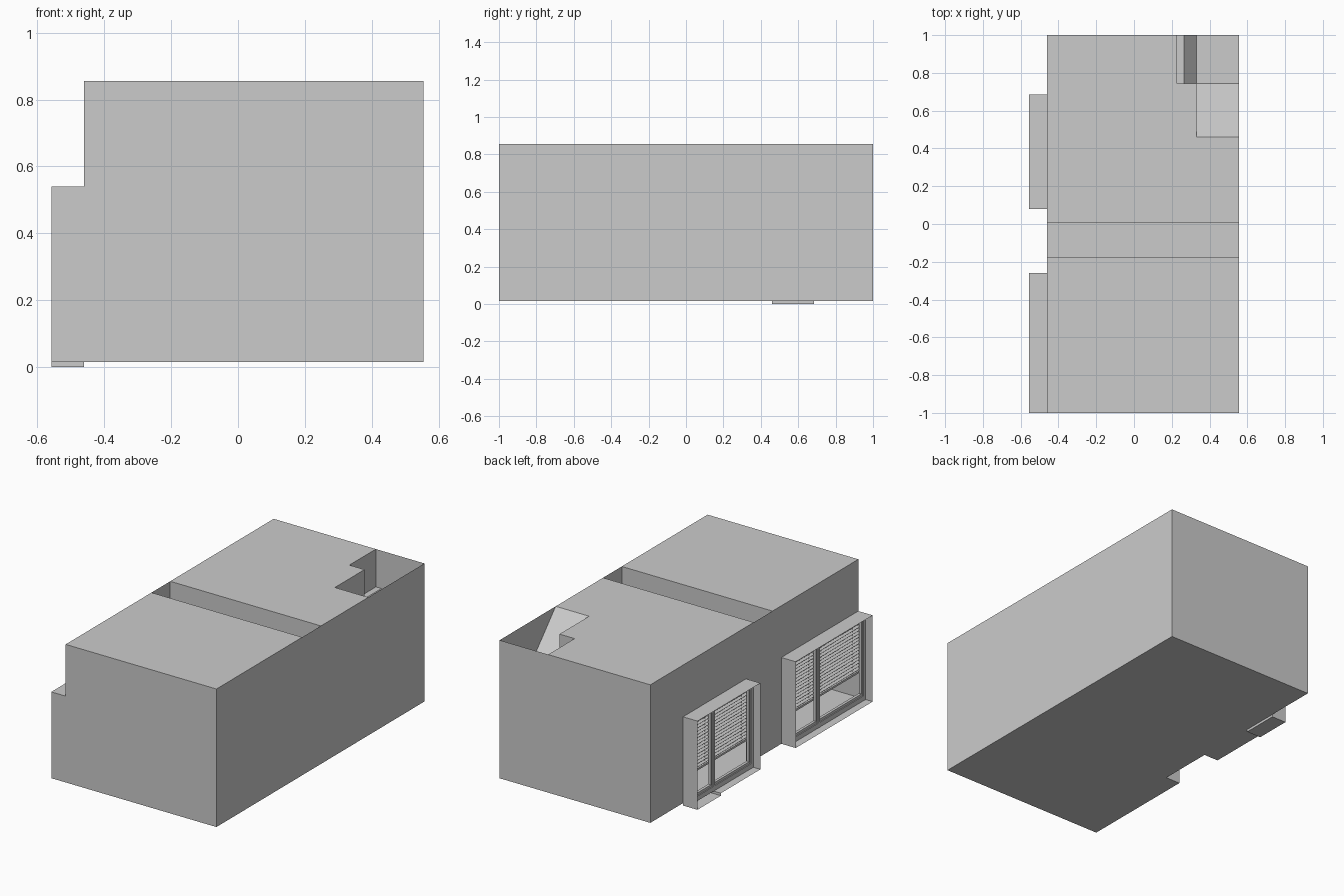
import bpy, bmesh, math
from mathutils import Matrix, Vector

if "Cube" in bpy.data.objects:
    bpy.data.objects.remove(bpy.data.objects["Cube"])

XL, XR, XB = -0.46, 0.555, -0.557      # left wall, right wall, outer face of window bays
Z0, Z1, ZB = 0.015, 0.855, 0.54        # floor, ceiling, bay top


def finish(name, bm):
    mesh = bpy.data.meshes.new(name)
    bm.to_mesh(mesh)
    bm.free()
    ob = bpy.data.objects.new(name, mesh)
    bpy.context.collection.objects.link(ob)
    return ob


def sheets(name, polys):
    """Thin single-surface panels, one per list of corner points."""
    bm = bmesh.new()
    for p in polys:
        bm.faces.new([bm.verts.new(v) for v in p])
    bmesh.ops.remove_doubles(bm, verts=bm.verts, dist=1e-5)
    return finish(name, bm)


def px(x, y0, y1, z0, z1):
    return [(x, y0, z0), (x, y1, z0), (x, y1, z1), (x, y0, z1)]


def py(y, x0, x1, z0, z1):
    return [(x0, y, z0), (x1, y, z0), (x1, y, z1), (x0, y, z1)]


def pz(z, x0, x1, y0, y1):
    return [(x0, y0, z), (x1, y0, z), (x1, y1, z), (x0, y1, z)]


def boxes(name, items):
    """items: (x0, x1, y0, y1, z0, z1, tilt about y)"""
    bm = bmesh.new()
    for x0, x1, y0, y1, z0, z1, tilt in items:
        c = Vector(((x0 + x1) / 2, (y0 + y1) / 2, (z0 + z1) / 2))
        m = (Matrix.Translation(c) @ Matrix.Rotation(tilt, 4, 'Y')
             @ Matrix.Diagonal((x1 - x0, y1 - y0, z1 - z0, 1)))
        bmesh.ops.create_cube(bm, size=1, matrix=m)
    return finish(name, bm)


# outer room walls, left wall leaves the two bay openings free
sheets("right_wall", [px(XR, -1, 1, Z0, Z1)])
sheets("back_wall", [py(1, XL, XR, Z0, Z1)])
sheets("front_wall", [py(-1, XL, XR, Z0, Z1), py(-1, XB, XL, Z0, ZB)])
sheets("left_wall", [px(XL, -1, -0.26, ZB, Z1), px(XL, -0.26, 0.08, Z0, Z1),
                     px(XL, 0.08, 0.685, ZB, Z1), px(XL, 0.685, 1, Z0, Z1)])

# floor, with the small door recess in the rear bay
sheets("floor", [pz(Z0, XL, XR, -1, 1), pz(Z0, XB, XL, -1, -0.26),
                 pz(Z0, XB, XL, 0.08, 0.46)])
sheets("door_recess", [pz(0, XB, XL, 0.46, 0.685), px(XL, 0.46, 0.685, 0, Z0),
                       py(0.46, XB, XL, 0, Z0), py(0.685, XB, XL, 0, Z0)])

# ceiling with a dropped beam and an L-shaped gap in the rear corner
BZ = 0.68
sheets("ceiling", [pz(Z1, XL, XR, -1, -0.175), pz(Z1, XL, XR, 0.005, 0.46),
                   pz(Z1, XL, 0.33, 0.46, 0.745), pz(Z1, XL, 0.228, 0.745, 1)])
sheets("ceiling_beam", [py(-0.175, XL, XR, BZ, Z1), py(0.005, XL, XR, BZ, Z1),
                        pz(BZ, XL, XR, -0.175, 0.005)])

# boxed-in corner with sloping soffit
SZ = 0.545
sheets("corner_soffit", [
    [(0.33, 0.46, Z1), (XR, 0.46, Z1), (XR, 0.745, SZ), (0.33, 0.745, SZ)],
    [(0.33, 0.46, Z1), (0.33, 0.745, SZ), (0.33, 0.745, Z1)],
    py(0.745, 0.228, 0.33, SZ, Z1), px(0.228, 0.745, 1, SZ + 0.08, Z1),
    pz(SZ + 0.08, 0.228, 0.265, 0.745, 1),
    [(0.265, 0.745, SZ + 0.08), (0.33, 0.745, SZ), (0.33, 1, SZ), (0.265, 1, SZ + 0.08)],
    pz(SZ, 0.33, XR, 0.745, 1)])


# window bays: reveal, frame with mullion, blinds
def window(name, y0, y1, ym):
    reveal = [pz(ZB, XB, XL, y0, y1), py(y1, XB, XL, Z0, ZB)]
    if y0 > -0.99:
        reveal.append(py(y0, XB, XL, Z0, ZB))
    sheets(name + "_reveal", reveal)

    a, b, t = -0.51, -0.487, 0.022
    e = 0.001
    lo, hi = y0 + e, y1 - e
    bars = [(a, b, lo, hi, Z0 + e, Z0 + 0.03, 0), (a, b, lo, hi, ZB - t, ZB - e, 0),
            (a, b, lo, lo + t, Z0, ZB - e, 0), (a, b, hi - t, hi, Z0, ZB - e, 0),
            (a, b, ym - t / 2, ym + t / 2, Z0, ZB - e, 0)]
    # slimmer sash frame set just behind the main frame
    for s0, s1 in ((lo + t, ym - t / 2), (ym + t / 2, hi - t)):
        bars += [(a + .006, b, s0, s1, Z0 + 0.03, Z0 + 0.045, 0),
                 (a + .006, b, s0, s0 + .01, Z0 + .03, ZB - t, 0),
                 (a + .006, b, s1 - .01, s1, Z0 + .03, ZB - t, 0)]
    boxes(name + "_frame", bars)

    slats = []
    for s0, s1 in ((lo + 0.012, ym - 0.006), (ym + 0.006, hi - 0.012)):
        slats.append((-0.484, -0.464, s0, s1, ZB - 0.025, ZB - e, 0))
        slats.append((-0.484, -0.464, s0, s1, 0.180, 0.192, 0))
        for i in range(16):
            z = 0.205 + i * 0.0197
            slats.append((-0.485, -0.463, s0, s1, z, z + 0.0015, math.radians(-25)))
        for f in (0.15, 0.85):      # ladder cords
            yc = s0 + (s1 - s0) * f
            slats.append((-0.475, -0.473, yc - .001, yc + .001, 0.185, ZB - e, 0))
    boxes(name + "_blinds", slats)


window("rear_window", 0.08, 0.685, 0.46)
window("front_window", -1, -0.26, -0.55)
